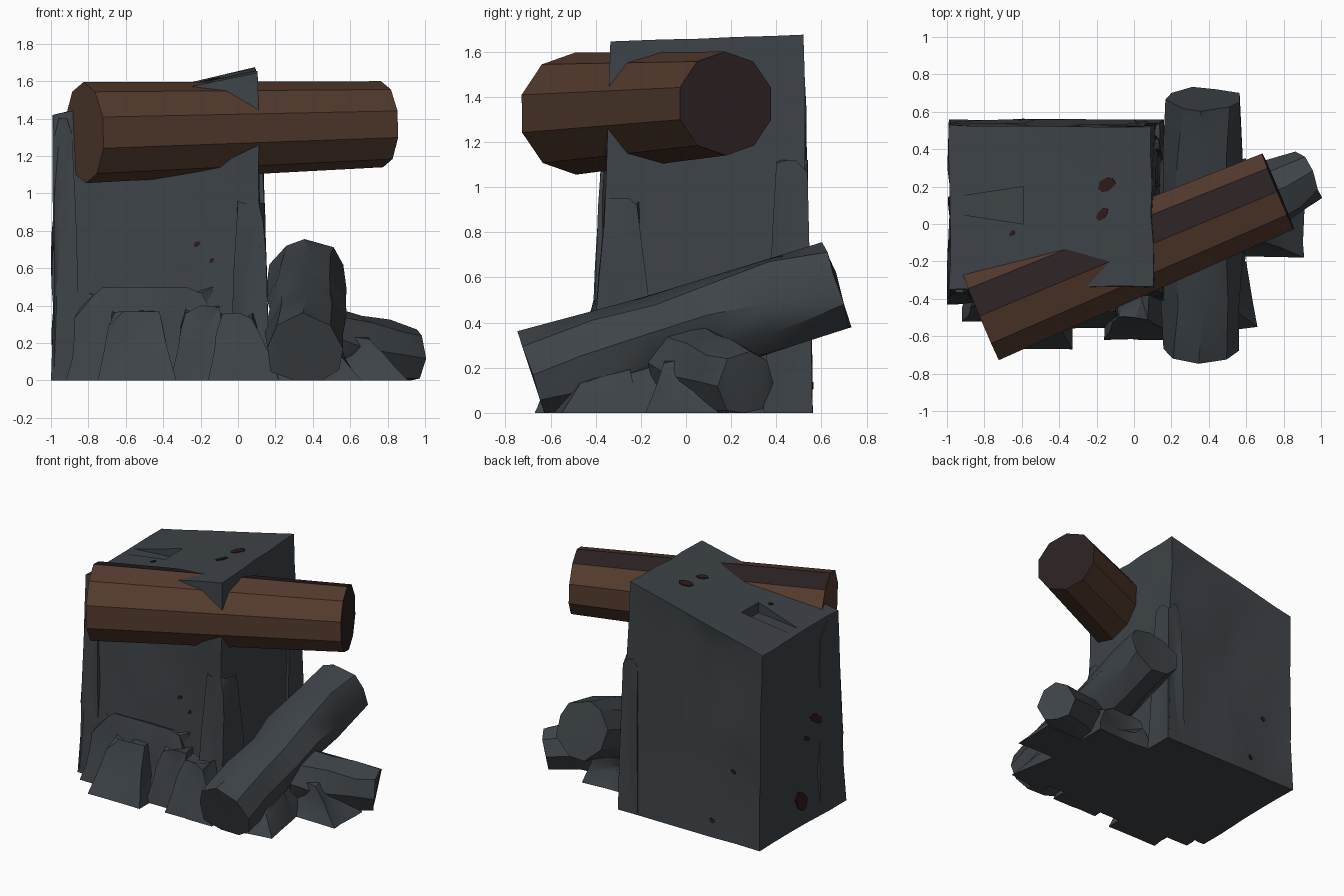
import bpy, bmesh, math, random
from mathutils import Vector
from mathutils.bvhtree import BVHTree

if "Cube" in bpy.data.objects:
    bpy.data.objects.remove(bpy.data.objects["Cube"])

def material(name, rgb):
    m = bpy.data.materials.new(name)
    m.diffuse_color = (*rgb, 1)
    m.use_nodes = True
    m.node_tree.nodes["Principled BSDF"].inputs["Base Color"].default_value = m.diffuse_color
    return m

STONE = material("charred_grey", (0.047, 0.056, 0.064))
WOOD = material("brown_wood", (0.091, 0.044, 0.027))
DARK = material("dark_wood", (0.024, 0.0145, 0.016))
SPOT = material("rust_spot", (0.027, 0.0105, 0.010))

def finish(name, bm, mats, angle=None):
    bmesh.ops.recalc_face_normals(bm, faces=bm.faces)
    me = bpy.data.meshes.new(name)
    bm.to_mesh(me)
    bm.free()
    ob = bpy.data.objects.new(name, me)
    bpy.context.collection.objects.link(ob)
    for m in mats:
        me.materials.append(m)
    if angle:
        bpy.ops.object.select_all(action='DESELECT')
        ob.select_set(True)
        bpy.context.view_layer.objects.active = ob
        bpy.ops.object.shade_smooth_by_angle(angle=math.radians(angle))
    return ob

def rock(name, base, top, cuts=1, dent=0.1, seed=1, main=False):
    """Broken block between a base ring (x, y) and a top ring (x, y, z)."""
    rnd = random.Random(seed)
    bm = bmesh.new()
    bmesh.ops.create_cube(bm, size=2)
    bmesh.ops.subdivide_edges(bm, edges=bm.edges[:], cuts=cuts, use_grid_fill=True)
    step = 2 / (cuts + 1)
    low = [Vector((x, y, 0)) for x, y in base]
    high = [Vector(p) for p in top]
    for v in bm.verts:
        on = [abs(c) > 0.99 for c in v.co]
        c = v.co.copy()
        for i in range(3):
            if not on[i]:
                c[i] += rnd.uniform(-0.4, 0.4) * step
            elif sum(on) == 1:
                # the main block keeps its top and right side nearly flat
                flat = main and (i == 2 or (i == 0 and v.co.x > 0))
                c[i] *= 1 - rnd.uniform(-0.15, 1) * dent * (0.1 if flat else 1)
            elif sum(on) == 2 and i < 2:
                c[i] *= 1 - rnd.uniform(-0.05, 0.2) * dent
            elif sum(on) == 3 and not main and v.co.z > 0:
                c[i] *= 1 - rnd.uniform(-0.1, 1.0) * dent
        if v.co.z < -0.99:
            c.z = -1
        u, w, t = (c + Vector((1, 1, 1))) / 2
        def blend(r):
            return (r[0] * (1-u) + r[1] * u) * (1-w) + (r[3] * (1-u) + r[2] * u) * w
        v.co = blend(low) * (1-t) + blend(high) * t
        v.co.z = max(v.co.z, 0)
    bmesh.ops.triangulate(bm, faces=bm.faces[:])
    return finish(name, bm, [STONE], 30)

def log(name, p0, p1, r0, r1, sides, rings, jitter, mats, dark_rule=False, seed=2):
    """Tapered many-sided log, flattened where it meets the ground."""
    rnd = random.Random(seed)
    p0, p1 = Vector(p0), Vector(p1)
    d = (p1 - p0).normalized()
    side = d.cross(Vector((0, 0, 1))).normalized()
    up = side.cross(d)
    bm = bmesh.new()
    loops = []
    for j in range(rings + 1):
        t = j / rings
        ring = []
        for k in range(sides):
            a = math.tau * (k + rnd.uniform(-2, 2) * jitter) / sides
            end = j in (0, rings)
            r = (r0 + (r1 - r0) * t) * (1 + rnd.uniform(-jitter, jitter * (0.3 if end else 1)))
            s = rnd.uniform(-jitter, jitter) * (0.15 if end else 0.7)
            p = p0.lerp(p1, t) + up * r * math.cos(a) + side * r * math.sin(a) + d * s
            p.z = max(p.z, 0)
            ring.append(bm.verts.new(p))
        loops.append(ring)
    for a, b in zip(loops, loops[1:]):
        for k in range(sides):
            f = bm.faces.new((a[k], a[(k+1) % sides], b[(k+1) % sides], b[k]))
            f.material_index = int(dark_rule and k == sides - 1)
    bm.faces.new(loops[0])
    bm.faces.new(loops[-1]).material_index = int(dark_rule)
    if jitter:
        bmesh.ops.triangulate(bm, faces=bm.faces[:])
    return finish(name, bm, mats, 30 if jitter else None)

# Main broken block, its top sloping up to the right
block = rock("stone_block",
             [(-1, -0.43), (0.145, -0.39), (0.15, 0.56), (-0.99, 0.56)],
             [(-0.99, -0.35, 1.42), (0.105, -0.335, 1.645), (0.09, 0.52, 1.675), (-0.99, 0.53, 1.42)],
             cuts=4, dent=0.10, seed=5, main=True)

# Dark flat spots lying on the block
bm = bmesh.new()
bm.from_mesh(block.data)
tree = BVHTree.FromBMesh(bm)
bm.free()
rnd = random.Random(4)
bm = bmesh.new()
for start, aim, r in [((-0.15, 0.21, 3), (0, 0, -1), 0.065), ((-0.17, 0.05, 3), (0, 0, -1), 0.045),
                      ((-0.65, -0.05, 3), (0, 0, -1), 0.02), ((-0.22, -3, 0.73), (0, 1, 0), 0.022),
                      ((-0.14, -3, 0.64), (0, 1, 0), 0.018), ((-3, 0.06, 0.17), (1, 0, 0), 0.1),
                      ((-3, -0.1, 0.72), (1, 0, 0), 0.065), ((-3, -0.02, 0.6), (1, 0, 0), 0.03),
                      ((-0.6, 3, 0.12), (0, -1, 0), 0.025), ((-0.75, 3, 0.5), (0, -1, 0), 0.025)]:
    hit, n, _, _ = tree.ray_cast(Vector(start), Vector(aim))
    if hit is None:
        continue
    n = n if n.dot(Vector(aim)) < 0 else -n
    a = n.orthogonal().normalized()
    b = n.cross(a)
    pts = []
    for k in range(7):
        q = math.tau * k / 7
        s = r * rnd.uniform(0.7, 1.1)
        pts.append(hit + a * s * math.cos(q) + b * s * 0.65 * math.sin(q))
    upper = [bm.verts.new(p + n * 0.006) for p in pts]
    lower = [bm.verts.new(p - n * 0.003) for p in pts]
    bm.faces.new(upper)
    bm.faces.new(lower[::-1])
    for k in range(7):
        bm.faces.new((upper[k], lower[k], lower[(k+1) % 7], upper[(k+1) % 7]))
finish("dark_spots", bm, [SPOT])

# Shallow wedge notch in the left of the top
bm = bmesh.new()
bmesh.ops.create_cube(bm, size=1)
for v in bm.verts:
    v.co = Vector((-0.82 + v.co.x * 0.46, 0.1 + v.co.y * (0.06 if v.co.x < 0 else 0.2),
                   1.58 + v.co.z * 0.3))
cutter = finish("notch_cutter", bm, [STONE])
cutter.hide_render = True
cutter.hide_set(True)
mod = block.modifiers.new("notch", 'BOOLEAN')
mod.operation = 'DIFFERENCE'
mod.object = cutter

# Brown ten-sided beam through the top
log("wood_beam", (-0.82, -0.49, 1.325), (0.77, 0.175, 1.37), 0.27, 0.23, 10, 1, 0,
    [WOOD, DARK], dark_rule=True)

# Charred logs leaning at the right
log("fallen_log", (0.36, -0.675, 0.155), (0.37, 0.67, 0.565), 0.215, 0.21, 9, 5, 0.08, [STONE], seed=8)
log("small_log", (0.45, 0.02, 0.2), (0.935, 0.265, 0.125), 0.21, 0.15, 8, 3, 0.07, [STONE], seed=3)

def box_rock(name, b, t, z, seed, cuts=1):
    """Rock from base and top rectangles given as x0, x1, y0, y1."""
    ring = lambda r: [(r[0], r[2]), (r[1], r[2]), (r[1], r[3]), (r[0], r[3])]
    rock(name, ring(b), [(x, y, z) for x, y in ring(t)], cuts, 0.25, seed)

# Broken pieces: front ledge, corner posts and rubble at the foot
pieces = [
    ("front_ledge", (-0.92, -0.08, -0.52, -0.2), (-0.85, -0.12, -0.41, -0.2), 0.50, 3),
    ("left_slab", (-0.985, -0.84, -0.43, -0.15), (-0.985, -0.88, -0.37, -0.15), 1.40, 2),
    ("corner_post", (-0.04, 0.17, -0.43, -0.12), (-0.02, 0.145, -0.36, -0.2), 0.95, 2),
    ("back_post", (0.0, 0.16, 0.34, 0.56), (0.02, 0.14, 0.40, 0.54), 1.12, 2),
    ("left_rubble", (-0.75, -0.33, -0.67, -0.3), (-0.68, -0.42, -0.50, -0.3), 0.37, 2),
    ("middle_rubble", (-0.36, -0.05, -0.56, -0.3), (-0.28, -0.1, -0.48, -0.3), 0.40, 2),
    ("right_rubble", (-0.16, 0.22, -0.62, -0.25), (-0.1, 0.08, -0.50, -0.25), 0.36, 2),
    ("under_log_rubble", (0.1, 0.60, -0.5, 0.35), (0.2, 0.52, -0.3, 0.3), 0.25, 2),
    ("side_rubble", (0.45, 0.91, -0.18, 0.14), (0.5, 0.70, -0.1, 0.15), 0.23, 2),
]
for i, (name, b, t, z, cuts) in enumerate(pieces):
    box_rock(name, b, t, z, 20 + i, cuts)

# Pointed shard by the front of the fallen log
rock("ground_shard", [(0.35, -0.6), (0.66, -0.55), (0.6, -0.2), (0.35, -0.2)],
     [(0.38, -0.5, 0.2), (0.55, -0.47, 0.13), (0.55, -0.25, 0.2), (0.38, -0.25, 0.22)], 1, 0.1, 40)
